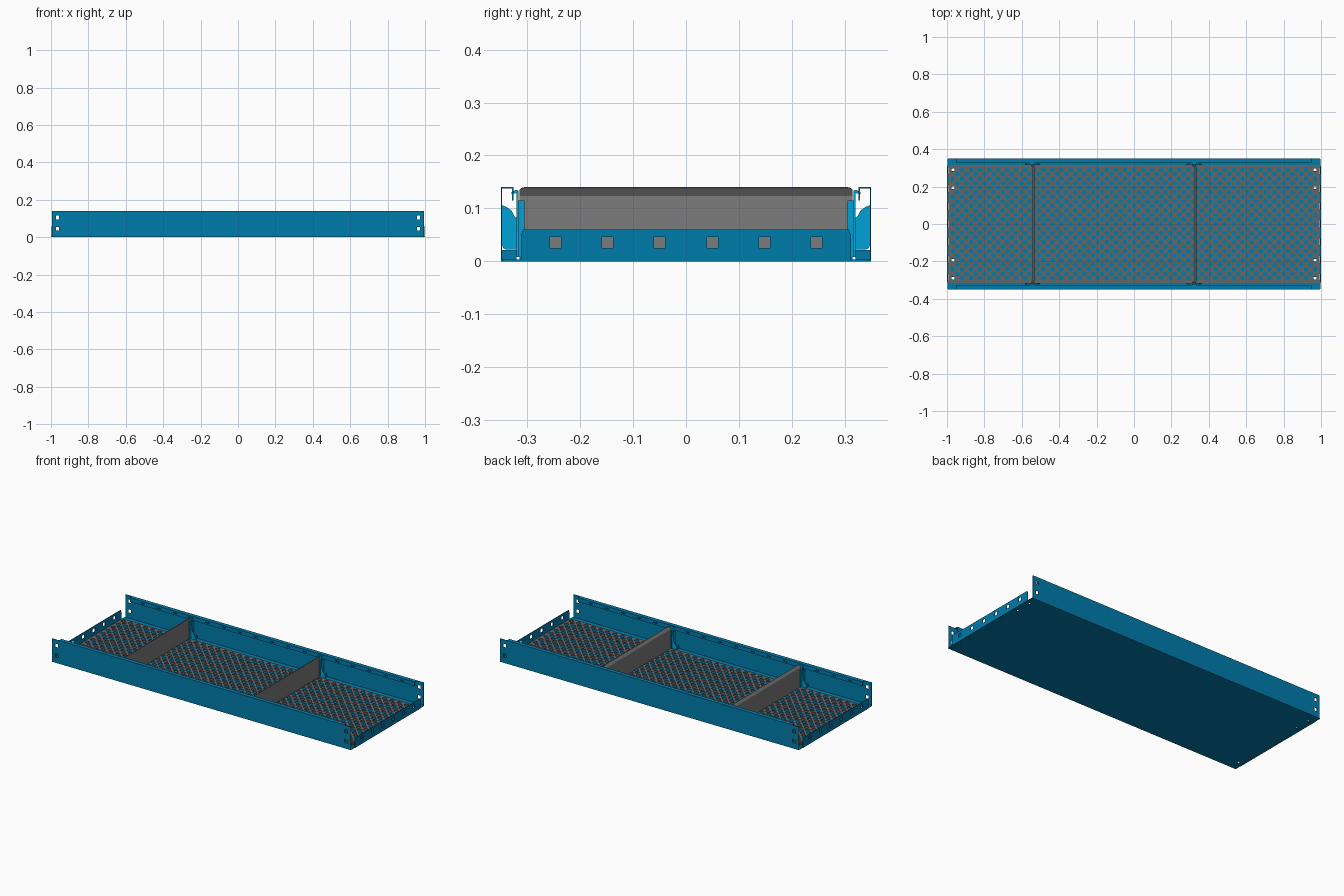
import bpy, bmesh, math

if "Cube" in bpy.data.objects:
    bpy.data.objects.remove(bpy.data.objects["Cube"])


def material(name, colour):
    m = bpy.data.materials.new(name)
    m.diffuse_color = colour
    m.use_nodes = True
    m.node_tree.nodes["Principled BSDF"].inputs["Base Color"].default_value = m.diffuse_color
    return m


BLUE = material("blue_sheet", (0.0, 0.2, 0.41, 1))
LIGHT = material("light_blue", (0.0, 0.36, 0.68, 1))
GREY = material("divider_grey", (0.2, 0.2, 0.2, 1))
DARK = material("mat_grey", (0.14, 0.13, 0.13, 1))


def finish(name, bm, mat=None):
    bmesh.ops.recalc_face_normals(bm, faces=bm.faces)
    me = bpy.data.meshes.new(name)
    bm.to_mesh(me)
    bm.free()
    if mat:
        me.materials.append(mat)
    ob = bpy.data.objects.new(name, me)
    bpy.context.collection.objects.link(ob)
    return ob


def add_prism(bm, pts, axis, a, b):
    """Profile (y, z) pushed along x, or profile (x, z) pushed along y."""
    rings = [[bm.verts.new((t, u, v) if axis == "x" else (u, t, v)) for u, v in pts]
             for t in (a, b)]
    bm.faces.new(rings[0])
    bm.faces.new(rings[1][::-1])
    n = len(pts)
    for i in range(n):
        j = (i + 1) % n
        bm.faces.new((rings[0][i], rings[0][j], rings[1][j], rings[1][i]))


def add_box(bm, x0, x1, y0, y1, z0, z1):
    add_prism(bm, [(y0, z0), (y1, z0), (y1, z1), (y0, z1)], "x", x0, x1)


def prism(name, pts, axis, a, b, mat=None):
    bm = bmesh.new()
    add_prism(bm, pts, axis, a, b)
    return finish(name, bm, mat)


def cut(ob, boxes):
    """Punch box-shaped holes and apply the result."""
    bm = bmesh.new()
    for bx in boxes:
        add_box(bm, *bx)
    cutter = finish("cutter", bm)
    cutter.hide_render = True
    mod = ob.modifiers.new("punch", "BOOLEAN")
    mod.operation = "DIFFERENCE"
    mod.solver = "EXACT"
    mod.object = cutter
    dg = bpy.context.evaluated_depsgraph_get()
    me = bpy.data.meshes.new_from_object(ob.evaluated_get(dg))
    ob.modifiers.clear()
    ob.data = me
    bpy.data.objects.remove(cutter)


H = 0.0242          # half pitch of the perforation
R = 0.0128          # hole radius

# Floor sheet with corner holes and fold slots at the ends
bm = bmesh.new()
add_box(bm, -.998, .998, -0.348, 0.348, 0, 0.003)
floor = finish("floor_sheet", bm, BLUE)
holes = []
for sx in (-1, 1):
    for k in (-12, -8, 8, 12):
        x, y = sx * 40 * H, k * H
        holes.append((x - .007, x + .007, y - .007, y + .007, -.01, .02))
    for k in range(-3, 4):
        x, y = sx * 0.994, k * 0.095
        holes.append((x - .0015, x + .0015, y - .018, y + .018, -.01, .02))
cut(floor, holes)

# Perforated mat: diamond tiles, each with a round hole
bm = bmesh.new()
TOP, LOW = 0.008, 0.0035
for j in range(-12, 13):
    cols = range(-40, 41, 2) if j % 2 == 0 else range(-39, 40, 2)
    for i in cols:
        cx, cy = i * H, j * H
        outer, inner, down = [], [], []
        for k in range(12):
            c, s = math.cos(k * math.pi / 6), math.sin(k * math.pi / 6)
            d = H / (abs(c) + abs(s))
            outer.append(bm.verts.new((cx + c * d, cy + s * d, TOP)))
            inner.append(bm.verts.new((cx + c * R, cy + s * R, TOP)))
            down.append(bm.verts.new((cx + c * R, cy + s * R, LOW)))
        for k in range(12):
            n = (k + 1) % 12
            bm.faces.new((outer[k], outer[n], inner[n], inner[k]))
            bm.faces.new((inner[k], inner[n], down[n], down[k]))
# Mat edge triangles, corners and rim
X, Y = 41 * H, 13 * H
tri = []
for s in (-1, 1):
    for i in range(-40, 40, 2):
        tri.append(((i * H, s * Y), ((i + 2) * H, s * Y), ((i + 1) * H, s * (Y - H))))
    for j in range(-12, 12, 2):
        tri.append(((s * X, j * H), (s * X, (j + 2) * H), (s * (X - H), (j + 1) * H)))
    for t in (-1, 1):
        tri.append(((s * X, t * Y), (s * (X - H), t * Y), (s * X, t * (Y - H))))
for t in tri:
    bm.faces.new([bm.verts.new((x, y, TOP)) for x, y in t])
rim = [(-X, -Y), (X, -Y), (X, Y), (-X, Y)]
for a, b in zip(rim, rim[1:] + rim[:1]):
    bm.faces.new([bm.verts.new(p) for p in
                  ((*a, LOW), (*b, LOW), (*b, TOP), (*a, TOP))])
bmesh.ops.remove_doubles(bm, verts=bm.verts, dist=0.0002)
finish("perforated_mat", bm, DARK)

# Long side walls with folded top lip, end holes and lip slots
for s, side in ((-1, "front"), (1, "back")):
    prof = [(.35, 0), (.35, .14), (.326, .14), (.326, .115), (.3285, .115),
            (.3285, .1375), (.3475, .1375), (.3475, 0)]
    wall = prism(side + "_wall", [(s * y, z) for y, z in prof], "x", -.994, .994, BLUE)
    boxes = []
    for sx in (-1, 1):
        for z in (.045, .105):
            boxes.append((sx * .965 - .009, sx * .965 + .009, s * .35 - .01, s * .35 + .01,
                          z - .01, z + .01))
        x0, x1 = sorted((sx * .95, sx * 1.05))
        y0, y1 = sorted((s * .31, s * .347))
        boxes.append((x0, x1, y0, y1, .112, .15))
    for k in range(-8, 9):
        boxes.append((k * .108 - .012, k * .108 + .012, s * .327 - .006, s * .327 + .006,
                      .125, .129))
    cut(wall, boxes)

# Low end walls with six square holes
for s, side in ((-1, "left"), (1, "right")):
    prof = [(-.312, 0), (.312, 0), (.312, .05), (.308, .06), (-.308, .06), (-.312, .05)]
    x0, x1 = sorted((s * .997, s))
    end = prism(side + "_end_wall", prof, "x", x0, x1, BLUE)
    cut(end, [(x0 - .02, x1 + .02, y - .0105, y + .0105, .025, .046)
              for y in (-.247, -.148, -.05, .05, .148, .247)])

# Dividers: upright sheet, lip leaning to the right with rounded ends
for n, cx in enumerate((-.545, .32)):
    prof = [(0, .008), (.003, .008), (.003, .123), (.013, .139), (.0105, .14), (0, .124)]
    div = prism(f"divider_{n + 1}", [(cx + x, z) for x, z in prof], "y", -.315, .315, GREY)
    bm = bmesh.new()
    bm.from_mesh(div.data)
    tips = [e for e in bm.edges
            if all(v.co.z > .138 for v in e.verts)
            and abs(e.verts[0].co.y - e.verts[1].co.y) < .001]
    bmesh.ops.bevel(bm, geom=tips, offset=.009, segments=4, affect="EDGES", profile=.5)
    bm.to_mesh(div.data)
    bm.free()

    # Divider brackets: side cheeks, tapered back plate and hook on the wall lip
    for s, side in ((-1, "front"), (1, "back")):
        bm = bmesh.new()
        mid = cx + .0015
        flap = [(.305, .008), (.319, .008), (.319, .115), (.305, .115)]
        cheek = [(.318, .022), (.34, .022), (.346, .025), (.3475, .032), (.3475, .106),
                 (.338, .102), (.329, .095), (.325, .086), (.318, .08)]
        for x in (-.006, .006):
            for p in (flap, cheek):
                add_prism(bm, [(s * y, z) for y, z in p], "x",
                          mid + x - .0015, mid + x + .0015)
        plate = [(-.04, .008), (.04, .008), (.04, .02), (.016, .055), (.012, .125),
                 (-.012, .125), (-.016, .055), (-.04, .02)]
        y0, y1 = sorted((s * .317, s * .32))
        add_prism(bm, [(mid + x, z) for x, z in plate], "y", y0, y1)
        hook = [(.317, .118), (.32, .118), (.32, .129), (.33, .127), (.33, .131),
                (.322, .135), (.317, .134)]
        add_prism(bm, [(s * y, z) for y, z in hook], "x", mid - .012, mid + .012)
        finish(f"divider_{n + 1}_{side}_bracket", bm, LIGHT)

        # Low foot of the side wall beneath the brackets
        foot = [(.32, .003), (.3475, .003), (.3475, .021), (.32, .021)]
        prism(f"divider_{n + 1}_{side}_foot", [(s * y, z) for y, z in foot], "x",
              mid - .03, mid + .03, BLUE)
